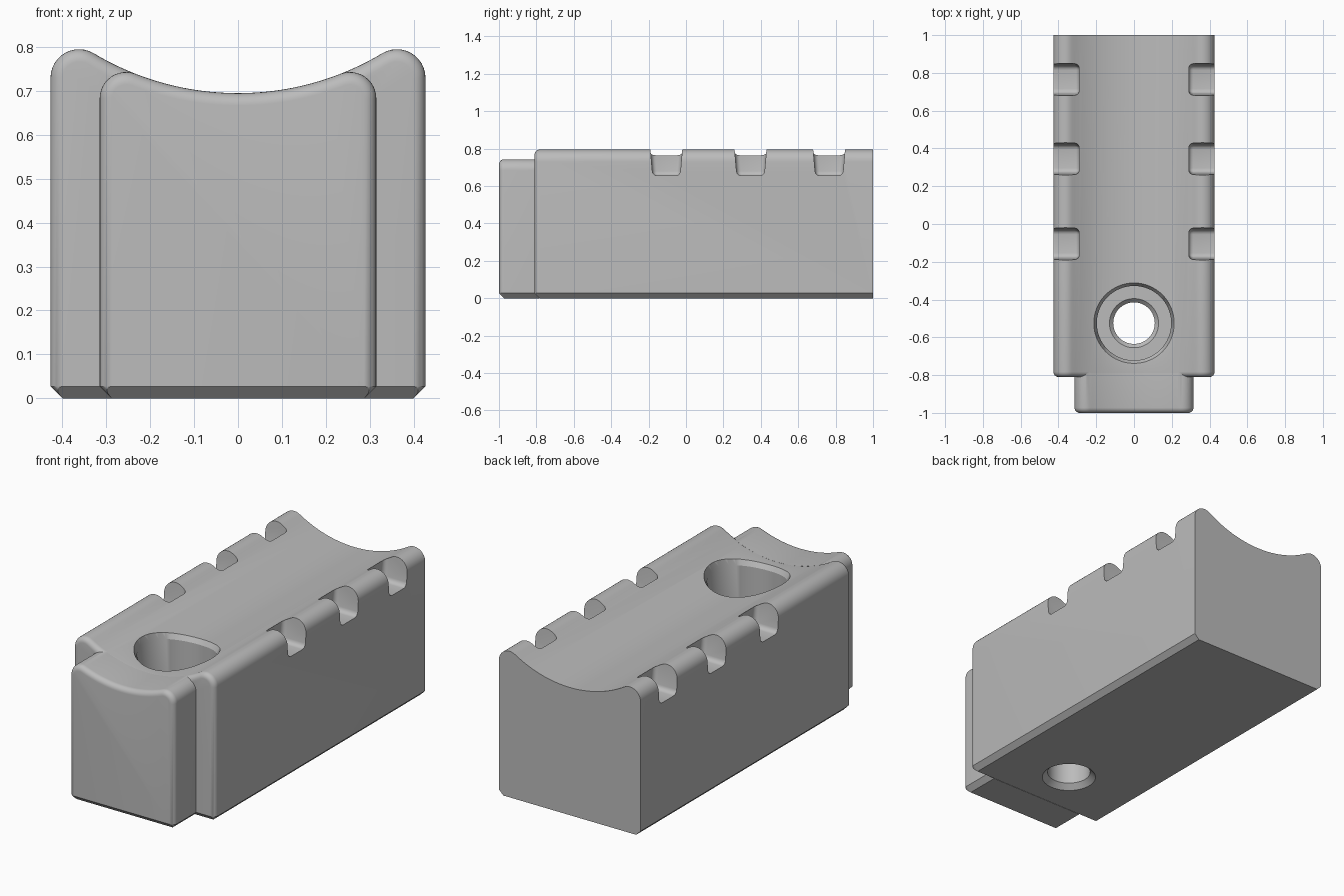
import bpy, bmesh, math

if "Cube" in bpy.data.objects:
    bpy.data.objects.remove(bpy.data.objects["Cube"], do_unlink=True)

SADDLE_R = 0.64          # radius of the hollow along the top
SADDLE_Z = 0.695 + SADDLE_R
CHAMFER = 0.027
FILLET = 0.028
HOLE_Y = -0.525

grey = bpy.data.materials.new("plain_grey")
grey.use_nodes = True
grey.diffuse_color = (0.5, 0.5, 0.5, 1)
grey.node_tree.nodes["Principled BSDF"].inputs["Base Color"].default_value = (0.5, 0.5, 0.5, 1)


def finish(bm, name):
    bmesh.ops.recalc_face_normals(bm, faces=bm.faces[:])
    mesh = bpy.data.meshes.new(name)
    bm.to_mesh(mesh)
    bm.free()
    mesh.materials.append(grey)
    obj = bpy.data.objects.new(name, mesh)
    bpy.context.collection.objects.link(obj)
    return obj


def loft(bm, rings):
    """Skin a list of closed rings and cap both ends."""
    loops = [[bm.verts.new(p) for p in ring] for ring in rings]
    n = len(loops[0])
    for a, b in zip(loops, loops[1:]):
        for i in range(n):
            j = (i + 1) % n
            bm.faces.new((a[i], a[j], b[j], b[i]))
    bm.faces.new(loops[0])
    bm.faces.new(loops[-1])


def section(half_width, radius, inset, y):
    """Cross-section: chamfered foot, rounded shoulders, hollow top."""
    cx = half_width - radius
    cz = SADDLE_Z - math.sqrt((SADDLE_R + radius) ** 2 - cx ** 2)
    w, r, big = half_width - inset, radius - inset, SADDLE_R + inset
    half = [(w - CHAMFER, 0), (w, CHAMFER)]
    end = math.atan2(SADDLE_Z - cz, -cx)
    for i in range(13):
        a = end * i / 12
        half.append((cx + r * math.cos(a), cz + r * math.sin(a)))
    phi = math.asin(cx / (SADDLE_R + radius))
    for i in range(1, 16):
        a = phi * (1 - i / 16)
        half.append((big * math.sin(a), SADDLE_Z - big * math.cos(a)))
    points = half + [(0, SADDLE_Z - big)] + [(-x, z) for x, z in reversed(half)]
    return [(x, y, z) for x, z in points]


def block(name, half_width, radius, front, back):
    """Extruded section with a rounded front rim and a chamfered front foot."""
    rings = []
    for i in range(7):
        t = math.pi / 2 * i / 6
        rings.append(section(half_width, radius, FILLET * (1 - math.sin(t)),
                             front + FILLET * (1 - math.cos(t))))
    rings.append(section(half_width, radius, 0, back))
    bm = bmesh.new()
    loft(bm, rings)
    bmesh.ops.recalc_face_normals(bm, faces=bm.faces[:])
    bmesh.ops.bisect_plane(bm, geom=bm.verts[:] + bm.edges[:] + bm.faces[:],
                           plane_co=(0, front, CHAMFER), plane_no=(0, -1, -1),
                           clear_outer=True)
    bmesh.ops.holes_fill(bm, edges=[e for e in bm.edges if e.is_boundary])
    return finish(bm, name)


def notch_cutter(side, y):
    """Tapered pocket cutter with rounded inner and lower edges."""
    bm = bmesh.new()
    outline = [(-0.073, 0.655), (0.073, 0.655), (0.09, 0.85), (-0.09, 0.85)]
    loft(bm, [[(side * x, y + dy, z) for dy, z in outline] for x in (0.29, 0.5)])
    bmesh.ops.recalc_face_normals(bm, faces=bm.faces[:])
    edges = []
    for e in bm.edges:
        mid = (e.verts[0].co + e.verts[1].co) / 2
        if abs(mid.x) < 0.45 and mid.z < 0.84:
            edges.append(e)
    bmesh.ops.bevel(bm, geom=edges, offset=0.024, segments=4, profile=0.5, affect='EDGES')
    return finish(bm, "notch_cutter")


def hole_cutter():
    """Stepped bore whose rim bevel follows the hollow top."""
    steps = [(0.138, -0.02, False), (0.138, 0, False), (0.11, 0.028, False),
             (0.11, 0.2, False), (0.13, 0.22, False), (0.197, 0.22, False),
             (0.197, -0.025, True), (0.213, 0, True), (0.213, 0.1, True)]
    rings = []
    for r, z, follow in steps:
        ring = []
        for i in range(64):
            a = math.tau * i / 64
            x = r * math.cos(a)
            top = SADDLE_Z - math.sqrt(SADDLE_R ** 2 - x * x) if follow else 0
            ring.append((x, HOLE_Y + r * math.sin(a), z + top))
        rings.append(ring)
    bm = bmesh.new()
    loft(bm, rings)
    return finish(bm, "hole_cutter")


def combine(target, other, operation):
    other.hide_render = True
    mod = target.modifiers.new("combine", 'BOOLEAN')
    mod.operation = operation
    mod.solver = 'EXACT'
    mod.object = other
    bpy.context.view_layer.objects.active = target
    bpy.ops.object.modifier_apply(modifier=mod.name)
    bpy.data.objects.remove(other, do_unlink=True)


# Main body with the narrower nose joined to its front
body = block("grip_block", 0.427, 0.065, -0.81, 1.0)
nose = block("front_nose", 0.315, 0.06, -1.0, -0.785)
combine(body, nose, 'UNION')

# Stepped vertical hole
combine(body, hole_cutter(), 'DIFFERENCE')

# Three pairs of notches in the shoulders
for y in (-0.105, 0.345, 0.765):
    for side in (-1, 1):
        combine(body, notch_cutter(side, y), 'DIFFERENCE')

# Smooth curves, crisp edges
bpy.ops.object.select_all(action='DESELECT')
body.select_set(True)
bpy.context.view_layer.objects.active = body
bpy.ops.object.shade_smooth_by_angle(angle=math.radians(30))
